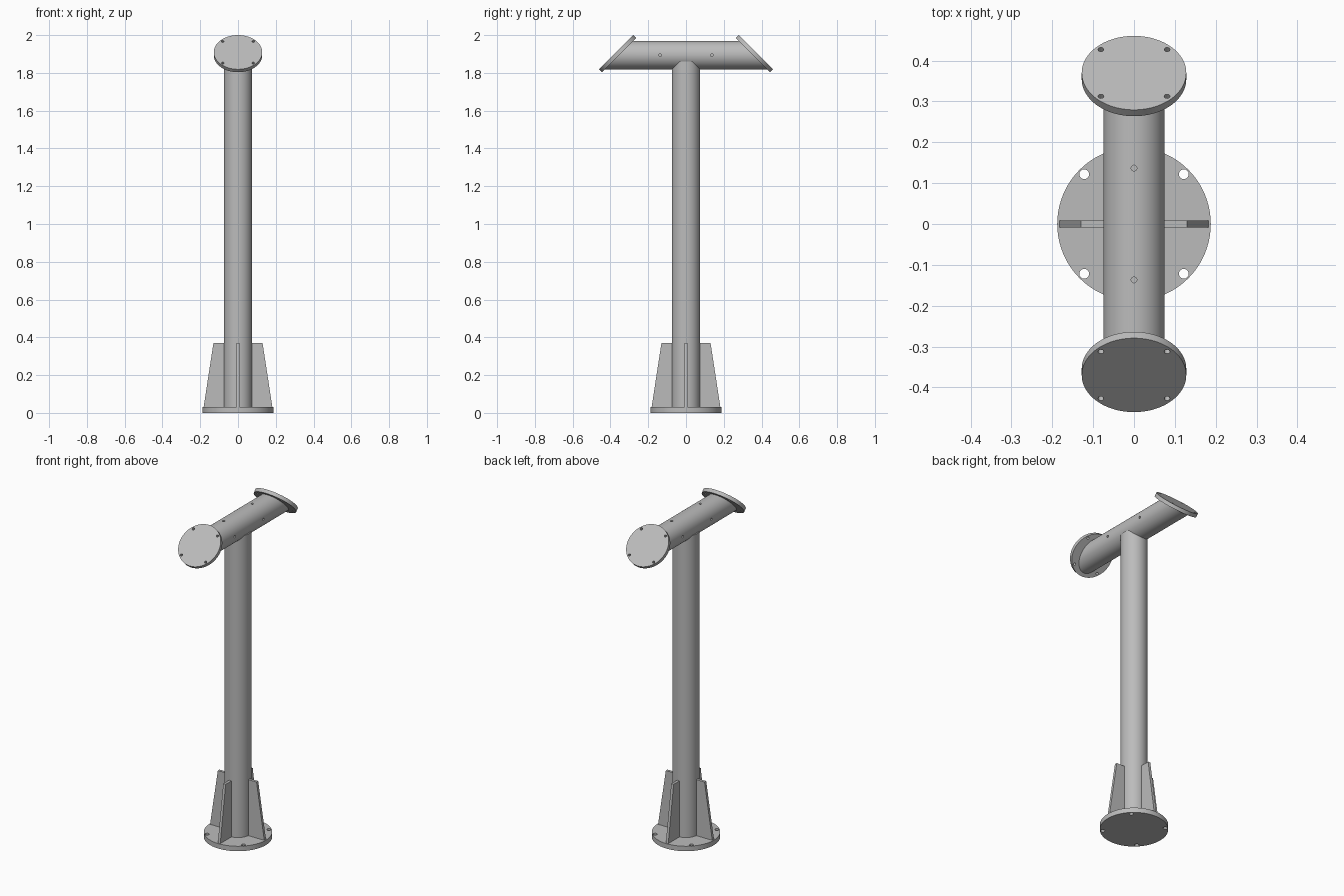
import bpy, bmesh, math
from mathutils import Matrix, Vector

cube = bpy.data.objects.get("Cube")
if cube:
    bpy.data.objects.remove(cube, do_unlink=True)

steel = bpy.data.materials.new("grey_steel")
steel.use_nodes = True
grey = (0.5, 0.5, 0.5, 1)
steel.diffuse_color = grey
steel.node_tree.nodes["Principled BSDF"].inputs["Base Color"].default_value = grey

TUBE_R = 0.075
ARM_Z = 1.894
ARM_HALF = 0.3545      # axis length to the inner face of each end flange
BASE_T = 0.03
FLANGE_T = 0.022


def add_object(name, bm):
    bmesh.ops.recalc_face_normals(bm, faces=bm.faces)
    mesh = bpy.data.meshes.new(name)
    bm.to_mesh(mesh)
    bm.free()
    mesh.materials.append(steel)
    obj = bpy.data.objects.new(name, mesh)
    bpy.context.collection.objects.link(obj)
    return obj


def add_cylinder(bm, radius, depth, matrix, segments=96):
    return bmesh.ops.create_cone(bm, cap_ends=True, segments=segments, radius1=radius,
                                 radius2=radius, depth=depth, matrix=matrix)["verts"]


def activate(obj):
    bpy.ops.object.select_all(action="DESELECT")
    obj.select_set(True)
    bpy.context.view_layer.objects.active = obj


def smooth(obj):
    activate(obj)
    bpy.ops.object.shade_smooth_by_angle(angle=math.radians(30))


def drill(obj, radius, depth, matrices):
    """Cut round holes centred on the given matrices, along their z axes."""
    bm = bmesh.new()
    for m in matrices:
        add_cylinder(bm, radius, depth, m, 24)
    cutter = add_object("drill_cutter", bm)
    cutter.hide_render = True
    mod = obj.modifiers.new("holes", "BOOLEAN")
    mod.operation = "DIFFERENCE"
    mod.solver = "EXACT"
    mod.object = cutter
    activate(obj)
    bpy.ops.object.modifier_apply(modifier=mod.name)
    bpy.data.objects.remove(cutter, do_unlink=True)


def drilled_disc(name, radius, thickness, hole_offset, hole_radius, matrix):
    """Disc standing on its local z = 0, with four through holes."""
    bm = bmesh.new()
    add_cylinder(bm, radius, thickness, Matrix.Translation((0, 0, thickness / 2)))
    disc = add_object(name, bm)
    drill(disc, hole_radius, thickness * 3,
          [Matrix.Translation((sx * hole_offset, sy * hole_offset, thickness / 2))
           for sx in (-1, 1) for sy in (-1, 1)])
    disc.data.transform(matrix)
    smooth(disc)


# Base plate
drilled_disc("base_plate", 0.188, BASE_T, 0.122, 0.012, Matrix.Identity(4))

# Upright post
post_top = 1.86
bm = bmesh.new()
add_cylinder(bm, TUBE_R, post_top - BASE_T, Matrix.Translation((0, 0, (post_top + BASE_T) / 2)))
smooth(add_object("post", bm))

# Cross arm with mitred ends and shallow round holes on top and both sides
bm = bmesh.new()
verts = add_cylinder(bm, TUBE_R, 2 * ARM_HALF,
                     Matrix.Translation((0, 0, ARM_Z)) @ Matrix.Rotation(math.pi / 2, 4, "X"))
for v in verts:
    v.co.y = math.copysign(ARM_HALF - (v.co.z - ARM_Z), v.co.y)
arm = add_object("cross_arm", bm)
holes = []
for y in (-0.137, 0.137):
    holes.append(Matrix.Translation((0, y, ARM_Z + TUBE_R)))
    for s in (-1, 1):
        holes.append(Matrix.Translation((s * TUBE_R, y, ARM_Z))
                     @ Matrix.Rotation(math.pi / 2, 4, "Y"))
drill(arm, 0.007, 0.03, holes)
smooth(arm)

# Tilted end flanges
for name, s in (("front_flange", -1), ("back_flange", 1)):
    place = (Matrix.Translation((0, s * ARM_HALF, ARM_Z))
             @ Matrix.Rotation(-s * math.pi / 4, 4, "X"))
    drilled_disc(name, 0.128, FLANGE_T, 0.081, 0.007, place)

# Four tapered gussets around the foot of the post
profile = [(0.06, BASE_T), (0.182, BASE_T), (0.13, 0.37), (0.06, 0.37)]
half = 0.008
for i, name in enumerate(("left", "back", "right", "front")):
    bm = bmesh.new()
    face = bm.faces.new([bm.verts.new((x, -half, z)) for x, z in profile])
    ext = bmesh.ops.extrude_face_region(bm, geom=[face])["geom"]
    bmesh.ops.translate(bm, vec=Vector((0, 2 * half, 0)),
                        verts=[g for g in ext if isinstance(g, bmesh.types.BMVert)])
    bm.transform(Matrix.Rotation(i * math.pi / 2, 4, "Z"))
    add_object(name + "_gusset", bm)
